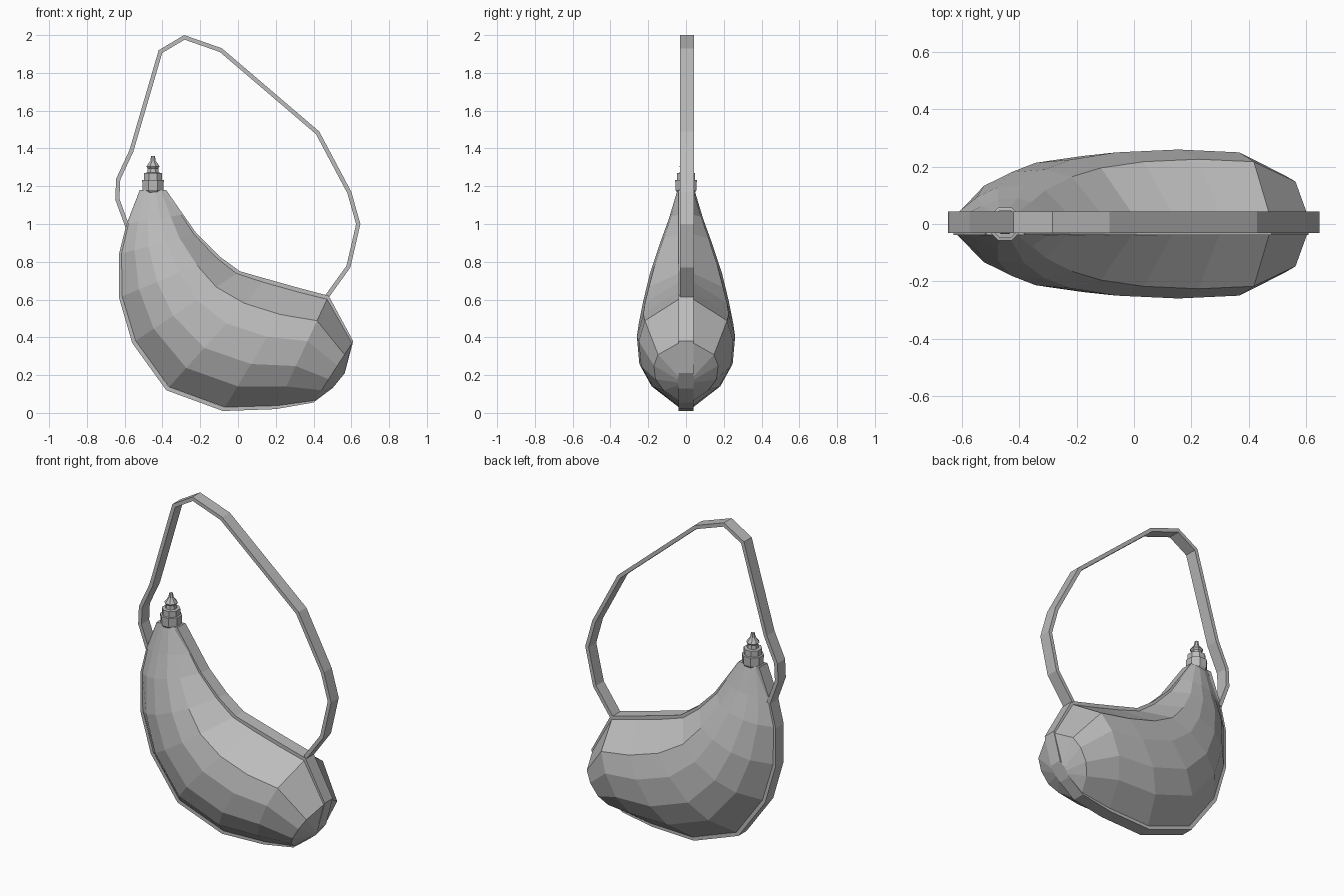
import bpy, bmesh, math
from mathutils import Vector

cube = bpy.data.objects.get("Cube")
if cube:
    bpy.data.objects.remove(cube, do_unlink=True)

grey = bpy.data.materials.new("plain grey")
grey.use_nodes = True
colour = (0.5, 0.5, 0.5, 1)
grey.diffuse_color = colour
grey.node_tree.nodes["Principled BSDF"].inputs["Base Color"].default_value = colour


def loft(name, rings):
    """Skin a list of equal closed rings and cap both ends."""
    bm = bmesh.new()
    loops = [[bm.verts.new(p) for p in ring] for ring in rings]
    for a, b in zip(loops, loops[1:]):
        for i in range(len(a)):
            j = (i + 1) % len(a)
            bm.faces.new((a[i], a[j], b[j], b[i]))
    bm.faces.new(loops[0])
    bm.faces.new(loops[-1])
    bmesh.ops.recalc_face_normals(bm, faces=bm.faces)
    mesh = bpy.data.meshes.new(name)
    bm.to_mesh(mesh)
    bm.free()
    mesh.materials.append(grey)
    obj = bpy.data.objects.new(name, mesh)
    bpy.context.collection.objects.link(obj)
    return obj


def ribbon(name, path, side, thick, half, shift=0):
    """Flat band along an x-z path, thickened to one side with mitred corners."""
    pts = [Vector(p) for p in path]
    rings = []
    for i, p in enumerate(pts):
        d1 = (p - pts[i - 1]).normalized() if i else (pts[1] - p).normalized()
        d2 = (pts[i + 1] - p).normalized() if i < len(pts) - 1 else d1
        n1, n2 = Vector((-d1.y, d1.x)), Vector((-d2.y, d2.x))
        m = (n1 + n2).normalized()
        q = p + m * side * thick / max(m.dot(n1), 0.5)
        lo, hi = shift - half, shift + half
        rings.append([(p.x, lo, p.y), (p.x, hi, p.y), (q.x, hi, q.y), (q.x, lo, q.y)])
    return loft(name, rings)


# Bag stations from neck to far end: outer point, inner point, half thickness
stations = [
    ((-0.52, 1.18), (-0.38, 1.18), 0.045),
    ((-0.59, 1.00), (-0.29, 1.05), 0.09),
    ((-0.63, 0.84), (-0.22, 0.95), 0.135),
    ((-0.63, 0.61), (-0.10, 0.83), 0.19),
    ((-0.56, 0.37), (0.01, 0.75), 0.225),
    ((-0.38, 0.12), (0.15, 0.71), 0.25),
    ((-0.08, 0.01), (0.31, 0.665), 0.26),
    ((0.20, 0.02), (0.48, 0.62), 0.25),
    ((0.40, 0.055), (0.61, 0.38), 0.17),
    ((0.50, 0.13), (0.565, 0.21), 0.045),
]
# Cross-section: position from outer to inner edge, share of thickness
section = [(0.2, 0.7), (0.38, 0.95), (0.6, 1.0), (0.78, 0.87)]
rings = []
for outer, inner, t in stations:
    o, i = Vector(outer), Vector(inner)
    half = [(0.03, 0.038)] + [(f, max(0.038, t * s)) for f, s in section] + [(0.97, 0.038)]
    ring = [(o.lerp(i, f), -y) for f, y in half] + [(o.lerp(i, f), y) for f, y in reversed(half)]
    rings.append([(p.x, y, p.y) for p, y in ring])
loft("bag_body", rings)

# Seam band around the edge of the bag
edge = [s[0] for s in stations] + [s[1] for s in reversed(stations)]
ribbon("seam_band", edge, 1, 0.022, 0.039)

# Carrying strap
strap = [(-0.595, 0.98), (-0.65, 1.13), (-0.645, 1.24), (-0.575, 1.39), (-0.42, 1.92),
         (-0.285, 2.0), (-0.085, 1.93), (0.43, 1.49), (0.6, 1.17), (0.648, 1.0),
         (0.595, 0.77), (0.48, 0.61)]
ribbon("carrying_strap", strap, -1, 0.022, 0.037, 0.006)

# Stepped nozzle with a pointed stopper
profile = [(0.045, 1.16), (0.06, 1.18), (0.062, 1.232), (0.052, 1.234), (0.052, 1.27),
           (0.033, 1.272), (0.03, 1.295), (0.038, 1.305), (0.015, 1.335), (0.011, 1.36)]
sides = 8
rings = [[(-0.45 + r * math.cos(a), r * math.sin(a), z)
          for a in (math.tau * (k + 0.5) / sides for k in range(sides))] for r, z in profile]
loft("nozzle", rings)
